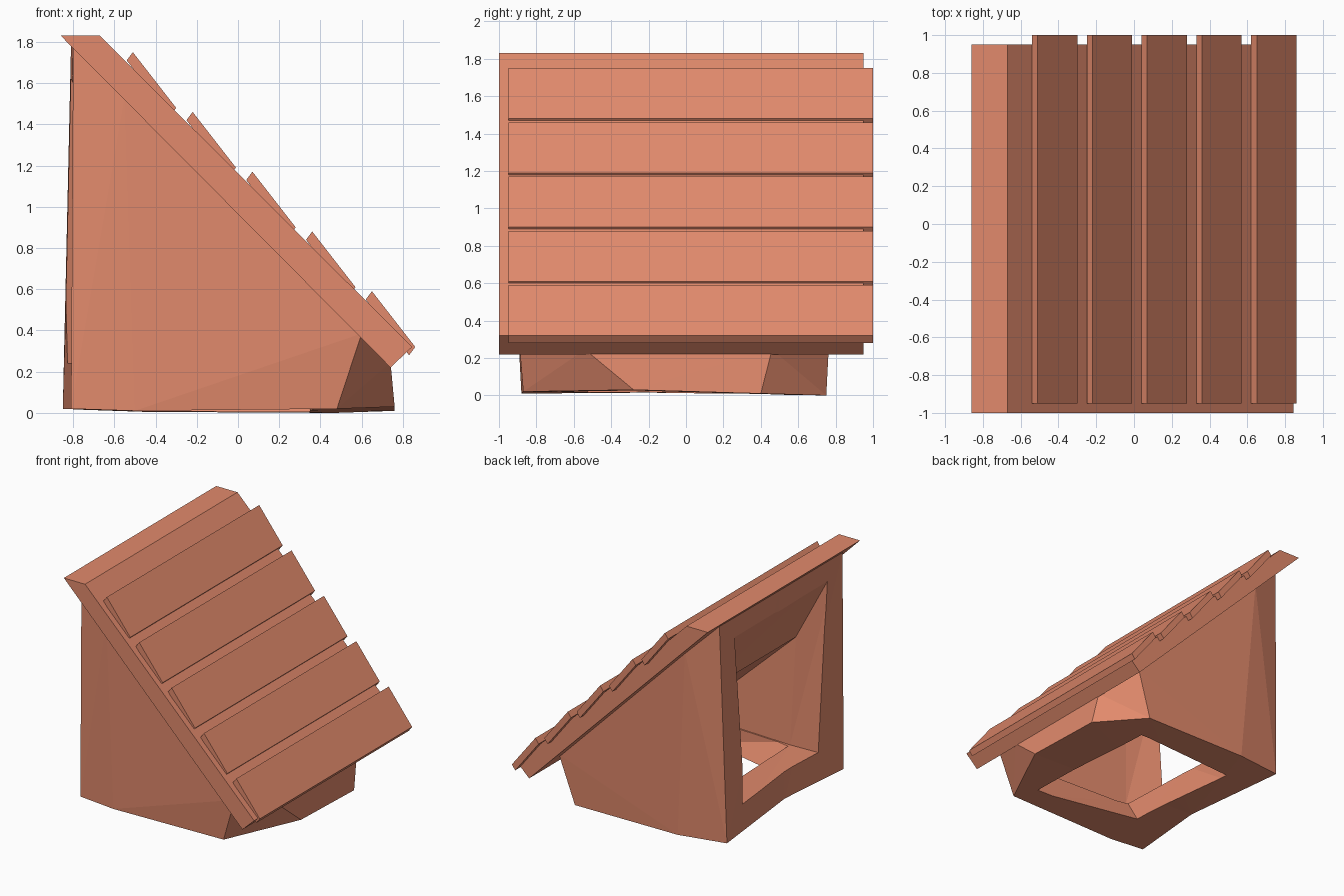
import bpy, bmesh
from mathutils import Vector

if "Cube" in bpy.data.objects:
    bpy.data.objects.remove(bpy.data.objects["Cube"])

mat = bpy.data.materials.new("terracotta")
mat.diffuse_color = (0.76, 0.255, 0.15, 1)
mat.use_nodes = True
mat.node_tree.nodes["Principled BSDF"].inputs["Base Color"].default_value = mat.diffuse_color


def finish(bm, name):
    bmesh.ops.recalc_face_normals(bm, faces=bm.faces)
    mesh = bpy.data.meshes.new(name)
    bm.to_mesh(mesh)
    bm.free()
    obj = bpy.data.objects.new(name, mesh)
    bpy.context.collection.objects.link(obj)
    mesh.materials.append(mat)
    return obj


def loft(name, low, high, tri=True):
    """Closed solid between two point loops of equal length."""
    bm = bmesh.new()
    a = [bm.verts.new(p) for p in low]
    b = [bm.verts.new(p) for p in high]
    n = len(a)
    bm.faces.new(a)
    bm.faces.new(b)
    for i in range(n):
        bm.faces.new((a[i], a[(i + 1) % n], b[(i + 1) % n], b[i]))
    bmesh.ops.recalc_face_normals(bm, faces=bm.faces)
    if tri:
        bmesh.ops.triangulate(bm, faces=bm.faces)
    return finish(bm, name)


def extrude_y(name, profile, y0, y1):
    """Prism from an (x, z) profile along y."""
    return loft(name, [(x, y0, z) for x, z in profile],
                [(x, y1, z) for x, z in profile], tri=False)


def hull(name, points):
    bm = bmesh.new()
    for p in points:
        bm.verts.new(p)
    res = bmesh.ops.convex_hull(bm, input=bm.verts)
    junk = [g for g in res["geom_interior"] if isinstance(g, bmesh.types.BMVert)]
    bmesh.ops.delete(bm, geom=junk, context='VERTS')
    return finish(bm, name)


def cut(obj, cutter):
    mod = obj.modifiers.new("cut", 'BOOLEAN')
    mod.operation = 'DIFFERENCE'
    mod.solver = 'EXACT'
    mod.object = cutter
    cutter.hide_render = True
    bpy.context.view_layer.objects.active = obj
    bpy.ops.object.modifier_apply(modifier=mod.name)
    bpy.data.objects.remove(cutter)


# Dormer body: faceted footprint lofted up to the sloping underside of the roof
base = [(-.81, -.86, .02), (-.5, -.88, .01), (.48, -.87, .02), (.76, -.28, .03),
        (.76, .40, .01), (.47, .75, .0), (-.45, .75, .005), (-.85, .69, .02),
        (-.745, -.2, .015)]
top_xy = [(-.80, -.86), (-.55, -.90), (.60, -.90), (.74, -.54), (.74, .46),
          (.60, .77), (-.55, .80), (-.81, .73), (-.80, -.05)]
body = loft("dormer_body", base, [(x, y, .985 - x) for x, y in top_xy])

# Hollow interior opening to the left side, split at a sagging ceiling fold
fold = [(-.5, -.69, 1.07), (-.5, .66, 1.07), (-.49, .63, .20), (-.47, -.66, .20)]
cut(body, hull("cavity_cutter", fold + [
    (-.88, .51, 1.74), (-.88, -.67, 1.76), (-.88, .43, .25), (-.88, -.55, .27)]))
cut(body, hull("inner_cavity_cutter", [(x - .001, y, z) for x, y, z in fold] + [
    (.42, .58, .20), (.43, -.70, .20), (.42, .45, .36), (.42, -.52, .36)]))

# Flared opening through the floor
hole = [(-.47, -.50), (.39, -.68), (.34, .495), (-.56, .425), (-.52, .06)]
flare = [(-.47, -.65), (.42, -.69), (.41, .57), (-.52, .60), (-.50, .06)]
cut(body, loft("floor_cutter", [(x, y, -.02) for x, y in hole],
               [(x, y, .23) for x, y in flare]))

# Roof slab
extrude_y("roof_slab", [(-.86, 1.83), (-.67, 1.83), (.845, .32), (.74, .22)], -1, .95)

# Five overlapping roof planks
for i in range(5):
    off = Vector((.29 * i, -.29 * i))
    plank = [Vector(p) + off for p in
             ((-.54, 1.71), (-.51, 1.75), (-.30, 1.48), (-.33, 1.44))]
    extrude_y(f"roof_plank_{i + 1}", plank, -.95, 1)
